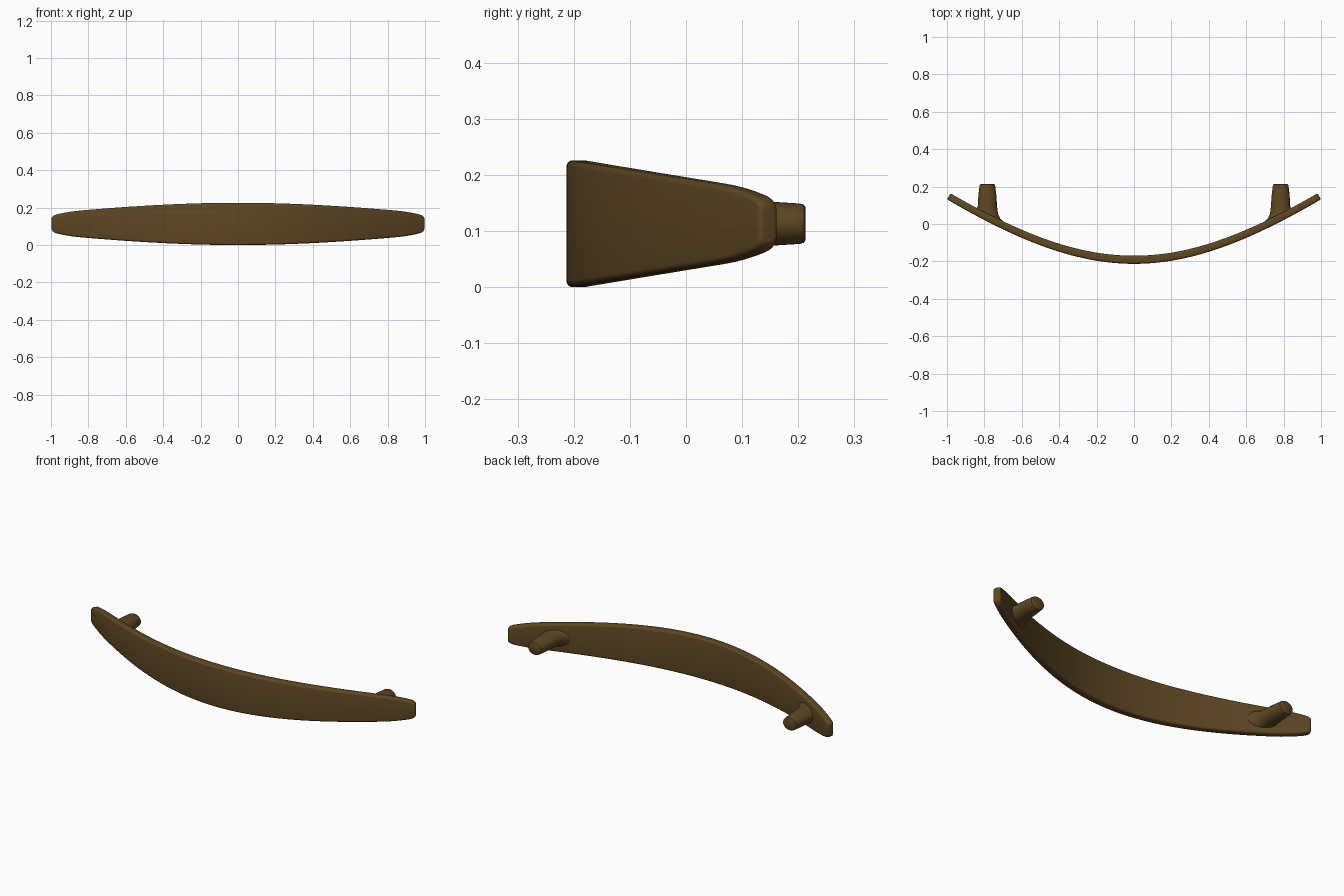
import bpy, bmesh
from math import sqrt, sin, cos, pi
from mathutils import Vector

cube = bpy.data.objects.get("Cube")
if cube:
    bpy.data.objects.remove(cube, do_unlink=True)

brown = bpy.data.materials.new("dark bronze brown")
brown.use_nodes = True
colour = (0.113, 0.063, 0.017, 1)
brown.diffuse_color = colour
brown.node_tree.nodes["Principled BSDF"].inputs["Base Color"].default_value = colour

MID_Z = 0.113
FRONT_Y = -0.213
BEND, SLOPE = 0.8, 0.671


def rise(x):
    """How far the bow has swept back at x."""
    return sqrt(BEND ** 2 + SLOPE * x * x) - BEND


def tilt(x):
    """Slope of the bow at x."""
    return SLOPE * x / (rise(x) + BEND)


def thickness(x):
    return 0.044 - 0.007 * abs(x)


def inner_y(x):
    return FRONT_Y + rise(x) + thickness(x) * sqrt(1 + tilt(x) ** 2)


def loft(name, rings):
    """Skin closed rings of points and cap both ends."""
    bm = bmesh.new()
    loops = [[bm.verts.new(p) for p in ring] for ring in rings]
    n = len(loops[0])
    for a, b in zip(loops, loops[1:]):
        for i in range(n):
            j = (i + 1) % n
            bm.faces.new((a[i], a[j], b[j], b[i]))
    bm.faces.new(loops[0])
    bm.faces.new(loops[-1])
    bmesh.ops.recalc_face_normals(bm, faces=bm.faces[:])
    mesh = bpy.data.meshes.new(name)
    bm.to_mesh(mesh)
    bm.free()
    mesh.materials.append(brown)
    obj = bpy.data.objects.new(name, mesh)
    bpy.context.collection.objects.link(obj)
    bpy.ops.object.select_all(action='DESELECT')
    obj.select_set(True)
    bpy.context.view_layer.objects.active = obj
    bpy.ops.object.shade_smooth_by_angle(angle=0.7)
    return obj


def rounding(distance, radius):
    """Inset of a rounded corner at a distance from the end."""
    u = max(0, 1 - distance / radius)
    return radius * (1 - sqrt(1 - u * u))


def bow_section(x):
    """Rounded rectangle across the bow, set square to its path."""
    normal = Vector((-tilt(x), 1, 0)).normalized()
    end = 1 - abs(x)
    half_t = thickness(x) / 2 - rounding(end, 0.007)
    taper = 0.014 * max(0, 1 - end / 0.15) ** 2
    half_h = MID_Z - 0.16 * rise(x) - taper - 0.6 * rounding(end, 0.025)
    centre = Vector((x, FRONT_Y + rise(x), MID_Z)) + normal * thickness(x) / 2
    r = 0.011
    ring = []
    for corner, (st, sh) in enumerate(((1, 1), (-1, 1), (-1, -1), (1, -1))):
        for k in range(5):
            a = (corner + k / 4) * pi / 2
            t = st * (half_t - r) + r * cos(a)
            h = sh * (half_h - r) + r * sin(a)
            ring.append(centre + normal * t + Vector((0, 0, h)))
    return ring


# Bowed grip, with closer sections near its rounded ends
half = [0.94 * i / 28 for i in range(29)]
half += [1 - 0.05 * (1 - i / 12) ** 2 for i in range(13)]
stations = [-x for x in reversed(half[1:])] + half
loft("bowed_grip", [bow_section(x) for x in stations])

# Mounting posts: follow the grip at the foot, flat at the end
# Each ring: weight of grip shape, y offset from grip, flat y, centre x, radius x, radius z
POST_RINGS = (
    (1, -0.010, 0, 0.770, 0.072, 0.048),
    (1, 0.001, 0, 0.771, 0.068, 0.046),
    (1, 0.008, 0, 0.776, 0.060, 0.044),
    (0.9, 0.020, 0.09, 0.781, 0.054, 0.042),
    (0.5, 0.035, 0.12, 0.783, 0.051, 0.041),
    (0, 0, 0.155, 0.784, 0.048, 0.039),
    (0, 0, 0.203, 0.784, 0.042, 0.036),
    (0, 0, 0.210, 0.784, 0.040, 0.034),
    (0, 0, 0.213, 0.784, 0.035, 0.029),
)
for side, name in ((1, "left_post"), (-1, "right_post")):
    rings = []
    for weight, offset, flat, cx, rx, rz in POST_RINGS:
        ring = []
        for i in range(32):
            a = 2 * pi * i / 32
            x = cx + rx * cos(a)
            y = weight * (inner_y(x) + offset) + (1 - weight) * flat
            ring.append((side * x, y, MID_Z + rz * sin(a)))
        rings.append(ring)
    loft(name, rings)
